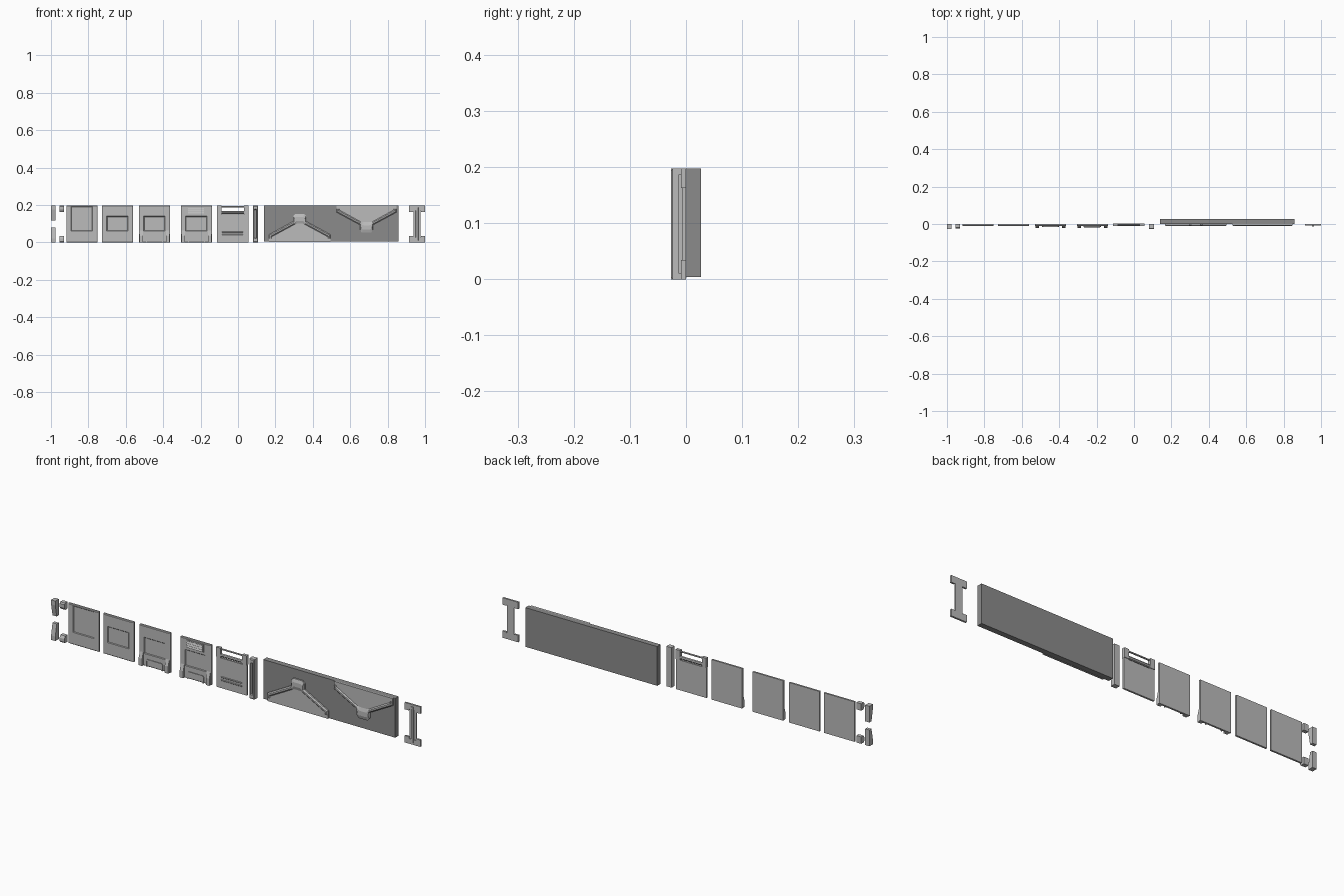
import bpy, bmesh, math

if "Cube" in bpy.data.objects:
    bpy.data.objects.remove(bpy.data.objects["Cube"])

H = 0.197


def paint(name, v):
    m = bpy.data.materials.new(name)
    m.diffuse_color = (v, v, v, 1)
    m.use_nodes = True
    m.node_tree.nodes["Principled BSDF"].inputs["Base Color"].default_value = m.diffuse_color
    return m


GREY = paint("mid_grey", 0.5)
DARK = paint("dark_grey", 0.26)


def loft(name, rings, mat=GREY):
    """Join equal-length rings of 3D points and cap both ends."""
    bm = bmesh.new()
    vs = [[bm.verts.new(p) for p in r] for r in rings]
    n = len(rings[0])
    for a, b in zip(vs, vs[1:]):
        for i in range(n):
            j = (i + 1) % n
            bm.faces.new((a[i], a[j], b[j], b[i]))
    bm.faces.new(vs[0])
    bm.faces.new(vs[-1])
    bmesh.ops.recalc_face_normals(bm, faces=bm.faces)
    me = bpy.data.meshes.new(name)
    bm.to_mesh(me)
    bm.free()
    me.materials.append(mat)
    ob = bpy.data.objects.new(name, me)
    bpy.context.collection.objects.link(ob)
    return ob


def rect(x0, x1, z0, z1, y, ytop=None):
    yt = y if ytop is None else ytop
    return [(x0, y, z0), (x1, y, z0), (x1, yt, z1), (x0, yt, z1)]


def box(name, x0, x1, y0, y1, z0, z1, mat=GREY):
    return loft(name, [rect(x0, x1, z0, z1, y1), rect(x0, x1, z0, z1, y0)], mat)


def plate(name, pts, y0, y1, mat=GREY):
    """Outline in x, z extruded from back y1 to front y0."""
    return loft(name, [[(x, y, z) for x, z in pts] for y in (y1, y0)], mat)


def side(name, x0, x1, pts):
    """Profile in y, z extruded along x."""
    return loft(name, [[(x, y, z) for y, z in pts] for x in (x0, x1)])


def flip(pts):
    return [(a, H - b) for a, b in pts]


def panel(name, x0, z0=0.06, z1=0.14):
    """Wall panel with chamfered sides and a shallow field that fades out at the bottom."""
    x1 = x0 + 0.167
    a, b = x0 + 0.026, x1 - 0.026
    front, deep = -0.012, -0.009
    loft(name, [rect(x0, x1, 0, H, 0), rect(x0, x1, 0, H, -0.009),
                rect(x0 + 0.006, x1 - 0.006, 0.003, H - 0.003, front),
                rect(a, b, z0, z1, front),
                rect(a + 0.003, b - 0.003, z0 + 0.003, z1 - 0.003, deep)])
    return x1


# Corner brackets and small end blocks, mirrored top and bottom
wedge = [(0, 0), (-0.027, 0), (-0.027, 0.022), (-0.016, 0.08), (0, 0.08)]
block = [(0, 0), (-0.02, 0), (-0.025, 0.006), (-0.025, 0.022), (-0.018, 0.034), (0, 0.034)]
for tag, f in (("lower", lambda p: p), ("upper", flip)):
    side("corner_bracket_" + tag, -1.0, -0.977, f(wedge))
    side("end_block_" + tag, -0.955, -0.929, f(block))

# Plain wall panels
panel("tall_field_panel", -0.918, 0.06, 0.192)
panel("plain_panel", -0.728)

# Footed wall panels
foot = [(-0.002, 0), (-0.021, 0), (-0.021, 0.035), (-0.012, 0.065), (-0.012, 0.19), (-0.002, 0.19)]
for name, x0 in (("footed_panel", -0.53), ("vent_panel", -0.306)):
    x1 = panel(name, x0)
    for i, x in enumerate((x0 + 0.003, x1 - 0.022)):
        side(f"{name}_foot_{i}", x, x + 0.019, foot)
    # Low frame between the feet
    a, b = x0 + 0.038, x1 - 0.038
    plate(name + "_base_frame", [(a, 0), (a, 0.028), (a + 0.005, 0.036), (b - 0.005, 0.036),
                                 (b, 0.028), (b, 0), (b - 0.005, 0), (b - 0.005, 0.029),
                                 (a + 0.005, 0.029), (a + 0.005, 0)], -0.015, -0.002)

# Vent slats
box("vent_frame", -0.272, -0.178, -0.014, -0.001, 0.152, 0.19)
for i in range(3):
    z = 0.155 + i * 0.011
    side(f"vent_slat_{i}", -0.268, -0.182, [(-0.01, z), (-0.019, z), (-0.015, z + 0.008), (-0.01, z + 0.008)])

# Pipe panel with an open notch at the top
plate("pipe_panel", [(-0.112, 0), (0.055, 0), (0.055, H), (0.031, H), (0.031, 0.148),
                     (-0.088, 0.148), (-0.088, H), (-0.112, H)], -0.009, 0.0)
for i, x in enumerate((-0.112, 0.031)):
    box(f"pipe_post_{i}", x, x + 0.024, -0.012, 0.003, 0.15, H)
for i, (z, r) in enumerate(((0.16, 0.008), (0.19, 0.004))):
    c = [(-0.004 + r * math.cos(k * math.pi / 4), z + r * math.sin(k * math.pi / 4)) for k in range(8)]
    side(f"pipe_{i}", -0.09, 0.033, c)
for i, z in enumerate((0.035, 0.05)):
    side(f"pipe_panel_rib_{i}", -0.085, 0.027,
         [(-0.008, z), (-0.0105, z + 0.003), (-0.0105, z + 0.006), (-0.008, z + 0.009)])

# Slotted post
loft("slotted_post", [rect(0.079, 0.107, 0, H, 0), rect(0.079, 0.107, 0, H, -0.024),
                      rect(0.082, 0.104, 0.004, H - 0.004, -0.027),
                      rect(0.087, 0.099, 0.02, 0.178, -0.027),
                      rect(0.089, 0.097, 0.024, 0.174, -0.014)])

# Long slab
box("long_slab", 0.138, 0.857, 0.0, 0.027, 0.004, H, DARK)


def ornament(tag, cx, body, trim):
    """Relief plate and its raised edge trim, from half outlines mirrored about cx."""
    def full(half):
        return [(cx - x, z) for x, z in half] + [(cx + x, z) for x, z in reversed(half)]
    plate(tag + "_relief", full(body), -0.007, 0.001)
    # Trim slopes from its wide foot to a narrower raised top
    rings = []
    for y, t in ((0.001, 0), (-0.007, 0), (-0.012, 0.3)):
        mix = lambda p, q: [((1 - t) * a[0] + t * b[0], (1 - t) * a[1] + t * b[1]) for a, b in zip(p, q)]
        ring = full(mix(*trim)) + full(mix(*trim[::-1]))[::-1]
        rings.append([(x, y, z) for x, z in ring])
    loft(tag + "_trim", rings)


# Gable relief at the lower left, and its inverted partner at the upper right
ornament("gable", 0.33,
         [(0.165, 0.003), (0.165, 0.04), (0.037, 0.11), (0.037, 0.14), (0.025, 0.152)],
         [[(0.165, 0.022), (0.165, 0.042), (0.034, 0.113), (0.034, 0.142), (0.024, 0.152)],
          [(0.15, 0.022), (0.15, 0.03), (0.026, 0.097), (0.018, 0.1), (0.01, 0.1)]])
ornament("valley", 0.687,
         [(0.16, H), (0.16, 0.165), (0.035, 0.095), (0.035, 0.065), (0.024, 0.052)],
         [[(0.16, 0.18), (0.16, 0.161), (0.034, 0.093), (0.034, 0.064), (0.024, 0.052)],
          [(0.146, 0.18), (0.144, 0.173), (0.03, 0.11), (0.02, 0.108), (0.01, 0.108)]])

# H-shaped strut
arm = [(0.915, 0), (1.0, 0), (1.0, 0.034), (0.979, 0.034), (0.975, 0.025),
       (0.94, 0.025), (0.936, 0.034), (0.915, 0.034)]
plate("strut_arm_lower", arm, -0.009, 0.0)
plate("strut_arm_upper", flip(arm), -0.009, 0.0)
loft("strut_column", [[(x, y, z) for x, y in ((0.938, 0), (0.938, -0.006), (0.95, -0.006), (0.953, -0.013),
                                             (0.962, -0.013), (0.965, -0.006), (0.977, -0.006), (0.977, 0))]
                      for z in (0.01, H - 0.01)])
